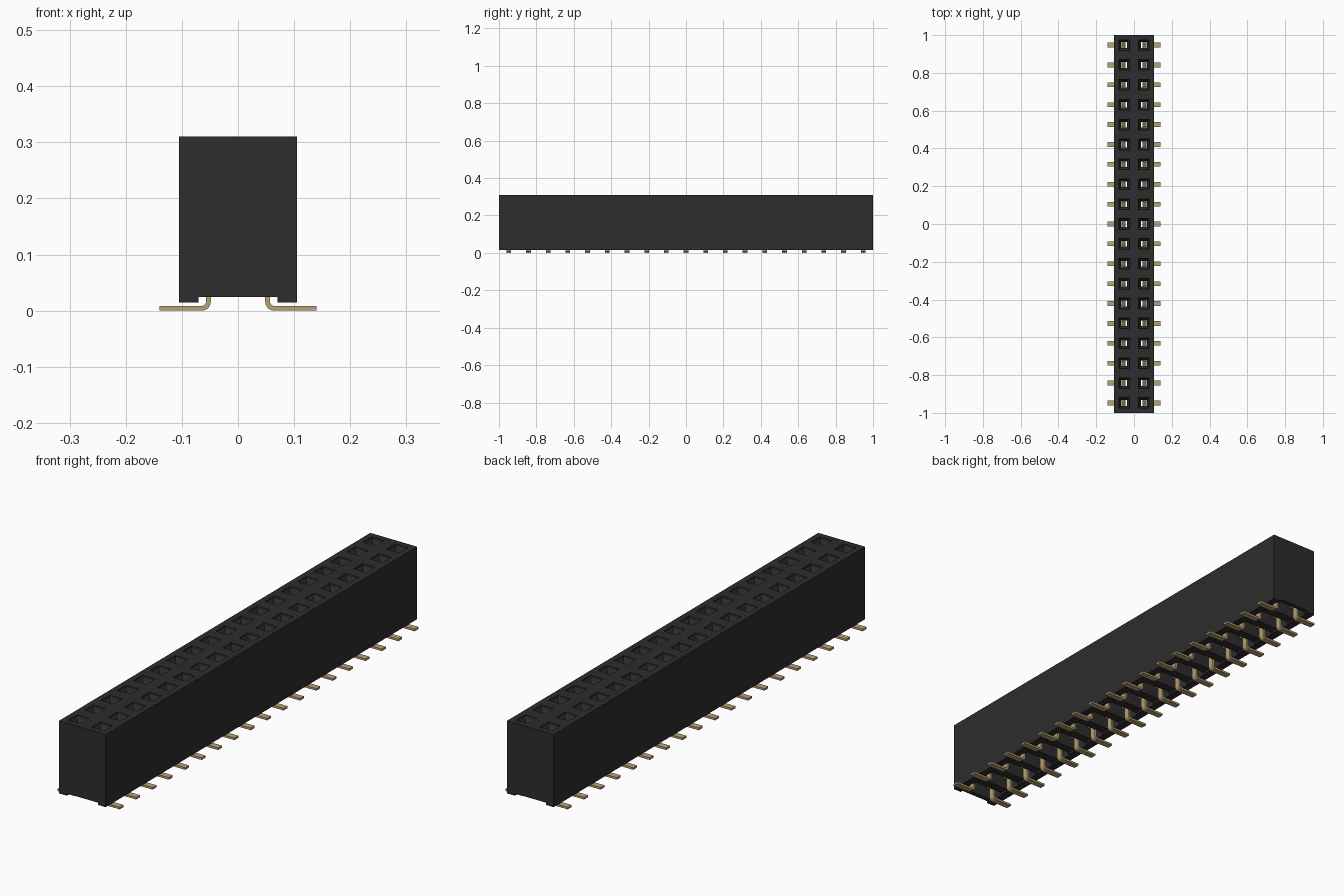
import bpy, bmesh, math

if "Cube" in bpy.data.objects:
    bpy.data.objects.remove(bpy.data.objects["Cube"])

ROWS = 19
PITCH = 2 / ROWS
COL_X = PITCH / 2
HALF_W = 0.105
BASE_Z, TOP_Z = 0.015, 0.31
CEILING = 0.2


def material(name, rgb, rough):
    m = bpy.data.materials.new(name)
    m.use_nodes = True
    m.diffuse_color = (*rgb, 1)
    node = next(n for n in m.node_tree.nodes if n.type == 'BSDF_PRINCIPLED')
    node.inputs["Base Color"].default_value = (*rgb, 1)
    node.inputs["Roughness"].default_value = rough
    return m


plastic = material("black plastic", (0.026, 0.026, 0.026), 0.6)
gold = material("gold plating", (0.48, 0.36, 0.17), 0.4)


def finish(name, bm, mat):
    bmesh.ops.recalc_face_normals(bm, faces=bm.faces[:])
    mesh = bpy.data.meshes.new(name)
    bm.to_mesh(mesh)
    bm.free()
    mesh.materials.append(mat)
    ob = bpy.data.objects.new(name, mesh)
    bpy.context.collection.objects.link(ob)
    return ob


def add_box(bm, x0, x1, y0, y1, z0, z1):
    add_rings(bm, (x0 + x1) / 2, (y0 + y1) / 2,
              [((x1 - x0) / 2, (y1 - y0) / 2, z) for z in (z0, z1)])


def add_rings(bm, cx, cy, rings):
    """Stack rectangular rings (half x, half y, z) into a closed solid."""
    loops = [[bm.verts.new((cx + sx * hx, cy + sy * hy, z))
              for sx, sy in ((-1, -1), (1, -1), (1, 1), (-1, 1))]
             for hx, hy, z in rings]
    for a, b in zip(loops, loops[1:]):
        for i in range(4):
            j = (i + 1) % 4
            bm.faces.new((a[i], a[j], b[j], b[i]))
    bm.faces.new(loops[0][::-1])
    bm.faces.new(loops[-1])


def add_strip(bm, path, thick, y, half_y, side):
    """Bent metal strip: thicken an xz path and extrude it along y."""
    edges = [[], []]
    for i, (x, z) in enumerate(path):
        ax, az = path[max(i - 1, 0)]
        bx, bz = path[min(i + 1, len(path) - 1)]
        d = math.hypot(bx - ax, bz - az)
        nx, nz = -(bz - az) / d * thick / 2, (bx - ax) / d * thick / 2
        edges[0].append((x + nx, z + nz))
        edges[1].append((x - nx, z - nz))
    outline = edges[0] + edges[1][::-1]
    front, back = ([bm.verts.new((side * x, y + s * half_y, z)) for x, z in outline]
                   for s in (-1, 1))
    n = len(outline)
    bm.faces.new(front)
    bm.faces.new(back[::-1])
    for i in range(n):
        j = (i + 1) % n
        bm.faces.new((front[i], back[i], back[j], front[j]))


def cut(target, name, bm):
    cutter = finish(name, bm, plastic)
    cutter.hide_render = True
    mod = target.modifiers.new(name, 'BOOLEAN')
    mod.operation, mod.solver, mod.object = 'DIFFERENCE', 'EXACT', cutter
    bpy.context.view_layer.objects.active = target
    bpy.ops.object.modifier_apply(modifier=mod.name)
    bpy.data.objects.remove(cutter)


row_y = [(i - (ROWS - 1) / 2) * PITCH for i in range(ROWS)]

# Housing block with standoff rails along both lower edges
bm = bmesh.new()
add_box(bm, -HALF_W, HALF_W, -1, 1, BASE_Z, TOP_Z)
housing = finish("housing", bm, plastic)
bm = bmesh.new()
add_box(bm, -0.07, 0.07, -1.1, 1.1, -0.1, 0.024)
cut(housing, "channel_cutter", bm)

# Contact chambers open to the underside
bm = bmesh.new()
for y in row_y:
    add_box(bm, -0.075, 0.075, y - 0.034, y + 0.034, 0, CEILING)
cut(housing, "chamber_cutter", bm)

# Square sockets with tapered mouths
bm = bmesh.new()
for y in row_y:
    for side in (-1, 1):
        add_rings(bm, side * COL_X, y, [(0.015, 0.015, CEILING - 0.03),
                                        (0.015, 0.015, TOP_Z - 0.03),
                                        (0.028, 0.028, TOP_Z - 0.008),
                                        (0.028, 0.028, TOP_Z + 0.02)])
cut(housing, "socket_cutter", bm)

# Bent surface-mount contacts: foot, elbow and stem, with a wider spring plate
T, R = 0.0085, 0.012
elbow = [(COL_X + R - R * math.sin(a), T / 2 + R - R * math.cos(a))
         for a in (math.pi / 2 * k / 5 for k in range(6))]
path = [(0.14, T / 2)] + elbow + [(COL_X, 0.23)]
bm = bmesh.new()
for y in row_y:
    for side in (-1, 1):
        add_strip(bm, path, T, y, 0.0125, side)
        x = side * COL_X
        add_box(bm, x - 0.007, x + 0.007, y - 0.026, y + 0.026, 0.06, 0.17)
contacts = finish("contacts", bm, gold)
contacts.select_set(True)
bpy.context.view_layer.objects.active = contacts
bpy.ops.object.shade_smooth_by_angle(angle=math.radians(30))
